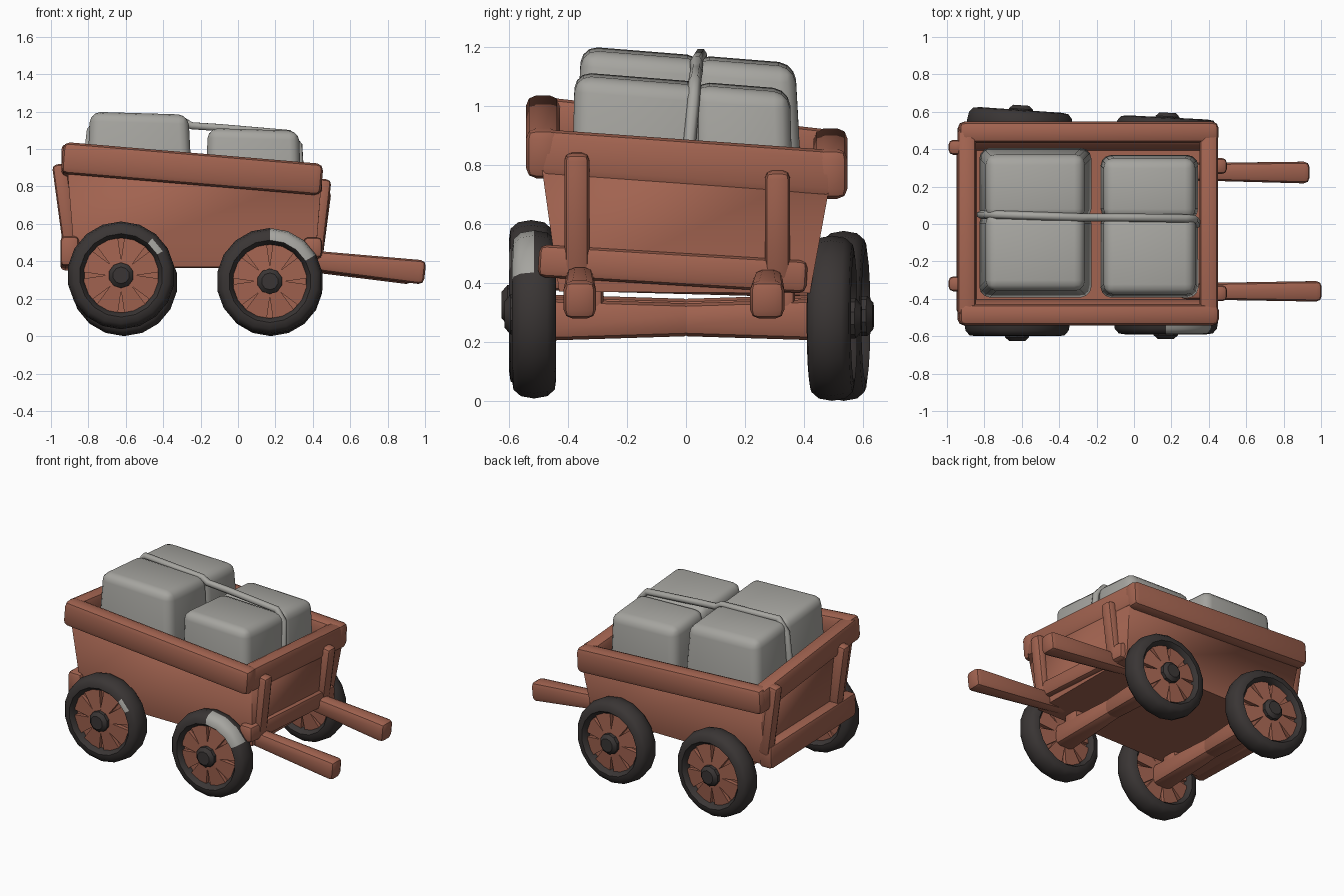
import bpy, bmesh, math
from mathutils import Vector, Matrix

if "Cube" in bpy.data.objects:
    bpy.data.objects.remove(bpy.data.objects["Cube"])


def material(name, rgb):
    m = bpy.data.materials.new(name)
    m.use_nodes = True
    m.diffuse_color = (*rgb, 1)
    m.node_tree.nodes["Principled BSDF"].inputs["Base Color"].default_value = (*rgb, 1)
    return m


WOOD = material("red brown wood", (0.36, 0.125, 0.08))
TIRE = material("dark tire", (0.042, 0.036, 0.035))
CLOTH = material("grey cloth", (0.38, 0.375, 0.35))


def finish(bm, name, *mats, angle=35):
    bmesh.ops.recalc_face_normals(bm, faces=bm.faces)
    me = bpy.data.meshes.new(name)
    bm.to_mesh(me)
    bm.free()
    for m in mats:
        me.materials.append(m)
    for p in me.polygons:
        p.use_smooth = True
    me.set_sharp_from_angle(angle=math.radians(angle))
    ob = bpy.data.objects.new(name, me)
    bpy.context.collection.objects.link(ob)
    return ob


def hull_box(bm, bottom, top):
    """Closed box from two loops of four points."""
    a = [bm.verts.new(p) for p in bottom]
    b = [bm.verts.new(p) for p in top]
    bm.faces.new(a[::-1])
    bm.faces.new(b)
    for i in range(4):
        j = (i + 1) % 4
        bm.faces.new((a[i], a[j], b[j], b[i]))


def bevel(bm, size, segments):
    bmesh.ops.bevel(bm, geom=bm.edges[:], offset=size, segments=segments,
                    profile=0.5, affect='EDGES', clamp_overlap=True)


def beam(name, p, q, w, h, grow=1.0, soft=0.025):
    """Rounded timber from p to q, scaled by grow at q."""
    p, q = Vector(p), Vector(q)
    d = (q - p).normalized()
    ref = Vector((1, 0, 0)) if abs(d.z) > 0.7 else Vector((0, 0, 1))
    side = d.cross(ref).normalized()
    up = side.cross(d)
    ring = [side * sx * w / 2 + up * sy * h / 2
            for sx, sy in ((-1, -1), (1, -1), (1, 1), (-1, 1))]
    bm = bmesh.new()
    hull_box(bm, [p + r for r in ring], [q + r * grow for r in ring])
    bevel(bm, soft, 2)
    return finish(bm, name, WOOD)


def lathe(bm, profile, segments, closed=False):
    """Revolve (radius, y) points around the y axis."""
    rings = []
    for i in range(segments):
        a = math.tau * (i + 0.5) / segments
        rings.append([bm.verts.new((r * math.cos(a), y, r * math.sin(a))) for r, y in profile])
    n = len(profile)
    for i in range(segments):
        a, b = rings[i], rings[(i + 1) % segments]
        for k in range(n if closed else n - 1):
            m = (k + 1) % n
            bm.faces.new((a[k], a[m], b[m], b[k]))
    if not closed:
        bm.faces.new([r[0] for r in rings])
        bm.faces.new([r[-1] for r in rings])


# Tub: open flared box whose twisted rim drops towards the handles and the back
def rim(x, y):
    return 0.916 - 0.0685 * x - 0.085 * y + 0.033 * x * y


bm = bmesh.new()
floor = [(-0.87, -0.43, 0.37), (0.41, -0.43, 0.37), (0.41, 0.42, 0.365), (-0.87, 0.42, 0.365)]
top = [(x, y, rim(x, y) - 0.05)
       for x, y in ((-0.92, -0.5), (0.45, -0.5), (0.45, 0.5), (-0.92, 0.5))]
hull_box(bm, floor, top)
bm.faces.ensure_lookup_table()
bmesh.ops.delete(bm, geom=[bm.faces[1]], context='FACES_ONLY')
tub = finish(bm, "tub", WOOD)
wall = tub.modifiers.new("wall", 'SOLIDIFY')
wall.thickness = 0.05
wall.offset = -1

# Rails around the rim


def rail_point(x, y, drop=0.083):
    return (x, y, rim(x, y) - drop)


for name, y in (("front_rail", -0.485), ("back_rail", 0.49)):
    beam(name, rail_point(-0.94, y), rail_point(0.45, y), 0.115, 0.17, soft=0.035)
for name, x in (("left_end_rail", 0.4), ("right_end_rail", -0.895)):
    beam(name, rail_point(x, -0.5), rail_point(x, 0.51), 0.1, 0.16, soft=0.03)

# Sills across both ends, and their upright posts
beam("right_end_sill", (-0.9, -0.48, 0.455), (-0.9, 0.44, 0.43), 0.1, 0.16)
beam("left_end_sill", (0.4, -0.5, 0.475), (0.4, 0.41, 0.42), 0.1, 0.11)
for i, y in enumerate((-0.32, 0.41)):
    beam(f"right_end_post_{i + 1}", (-0.89, y, 0.44), (-0.955, y, 0.92), 0.08, 0.08)
for i, (y, z) in enumerate(((-0.37, 0.84), (0.31, 0.78))):
    beam(f"left_end_post_{i + 1}", (0.41, y, 0.4), (0.46, y, z), 0.085, 0.08)

# Pulling handles
beam("front_handle", (0.25, -0.36, 0.42), (1.0, -0.36, 0.34), 0.085, 0.1, 1.3, 0.03)
beam("back_handle", (0.25, 0.28, 0.41), (0.935, 0.275, 0.34), 0.09, 0.1, 1.3, 0.03)

# Axles, slimmer in the middle, with the blocks that carry the tub
for name, x, z in (("right_axle", -0.62, 0.29), ("left_axle", 0.17, 0.275)):
    for end, y in (("front", -0.5), ("back", 0.5)):
        beam(f"{name}_{end}", (x, math.copysign(0.03, -y), z), (x, y, z), 0.11, 0.11, 1.3, 0.035)
    for i, y in enumerate((-0.34, 0.31)):
        beam(f"{name}_block_{i + 1}", (x, y, z - 0.03), (x, y, 0.4), 0.12, 0.12)


def wheel(name, x, y, z, r, yaw=0.0, patch=None):
    """Spoked wheel; patch is (low angle, high angle, inner y) of cloth on the tire."""
    out = 1 if y > 0 else -1
    place = Matrix.Translation((x, y, z)) @ Matrix.Rotation(math.radians(yaw), 4, 'Z')

    # Tire with a rounded section
    half = [(0, 0), (0.008, 0.045), (0.03, 0.07), (0.065, 0.075), (0.088, 0.045)]
    bm = bmesh.new()
    lathe(bm, [(r - d, w) for d, w in half] + [(r - d, -w) for d, w in half[:0:-1]], 18, True)
    if patch:
        for f in bm.faces:
            c = f.calc_center_median()
            a = math.degrees(math.atan2(c.z, c.x))
            if patch[0] < a < patch[1] and c.y * out > patch[2] and math.hypot(c.x, c.z) > r - 0.07:
                f.material_index = 1
    finish(bm, name + "_tire", TIRE, CLOTH, angle=50).matrix_world = place

    # Thin disc with flaring spokes on both faces
    bm = bmesh.new()
    lathe(bm, [(r - 0.08, -0.025), (r - 0.08, 0.025)], 18)
    for i in range(8):
        turn = Matrix.Rotation(math.tau * (i + 0.5) / 8, 4, 'Y')
        ends = []
        for radius, width, deep in ((0.03, 0.02, 0.06), (r - 0.075, 0.066, 0.045)):
            ends.append([turn @ Vector((radius, sy * deep, sz * width))
                         for sy, sz in ((-1, -1), (1, -1), (1, 1), (-1, 1))])
        hull_box(bm, *ends)
    finish(bm, name + "_spokes", WOOD).matrix_world = place

    # Hub cap
    bm = bmesh.new()
    lathe(bm, [(0.068, 0), (0.068, out * 0.08), (0.045, out * 0.1)], 10)
    finish(bm, name + "_hub", TIRE).matrix_world = place


wheel("front_right_wheel", -0.625, -0.525, 0.325, 0.288, patch=(30, 50, 0.065))
wheel("front_left_wheel", 0.17, -0.515, 0.293, 0.285, patch=(30, 95, 0.02))
wheel("back_right_wheel", -0.61, 0.535, 0.288, 0.288, -4)
wheel("back_left_wheel", 0.175, 0.495, 0.28, 0.28, -3)


# Wrapped bales: pairs of soft blocks with a shallow groove under the rope
def bale(name, x0, x1, y0, y1, peak, inset):
    def loop(t, z):
        ya = y0 + (t if y0 < 0 else 0)
        yb = y1 - (t if y1 > 0.1 else 0)
        pts = ((x0 + t, ya), (x1 - t, ya), (x1 - t, yb), (x0 + t, yb))
        return [(x, y, z if z < 0.5 else z - 0.08 * (y + 0.35) - 0.03 * (x - x0))
                for x, y in pts]
    bm = bmesh.new()
    hull_box(bm, loop(0, 0.42), loop(inset, peak))
    bevel(bm, 0.055, 3)
    finish(bm, name, CLOTH, angle=40)


for half, y0, y1, trim in (("front", -0.395, 0.06, 0), ("back", 0.025, 0.41, 0.04)):
    bale(half + "_large_bale", -0.83, -0.225, y0, y1, 1.205, 0.04)
    bale(half + "_small_bale", -0.18, 0.345, y0, y1 - trim, 1.115, 0.018)

# Rope over the bales
curve = bpy.data.curves.new("rope", 'CURVE')
curve.dimensions = '3D'
curve.bevel_depth = 0.022
curve.bevel_resolution = 1
curve.use_fill_caps = True
path = [(-0.82, 0.05, 0.85), (-0.79, 0.05, 1.1), (-0.73, 0.05, 1.175), (-0.29, 0.035, 1.15),
        (-0.25, 0.035, 1.125), (-0.1, 0.035, 1.115), (0.27, 0.03, 1.085),
        (0.325, 0.025, 1.02), (0.34, 0.0, 0.75)]
line = curve.splines.new('POLY')
line.points.add(len(path) - 1)
for point, co in zip(line.points, path):
    point.co = (*co, 1)
curve.materials.append(CLOTH)
bpy.context.collection.objects.link(bpy.data.objects.new("rope", curve))
